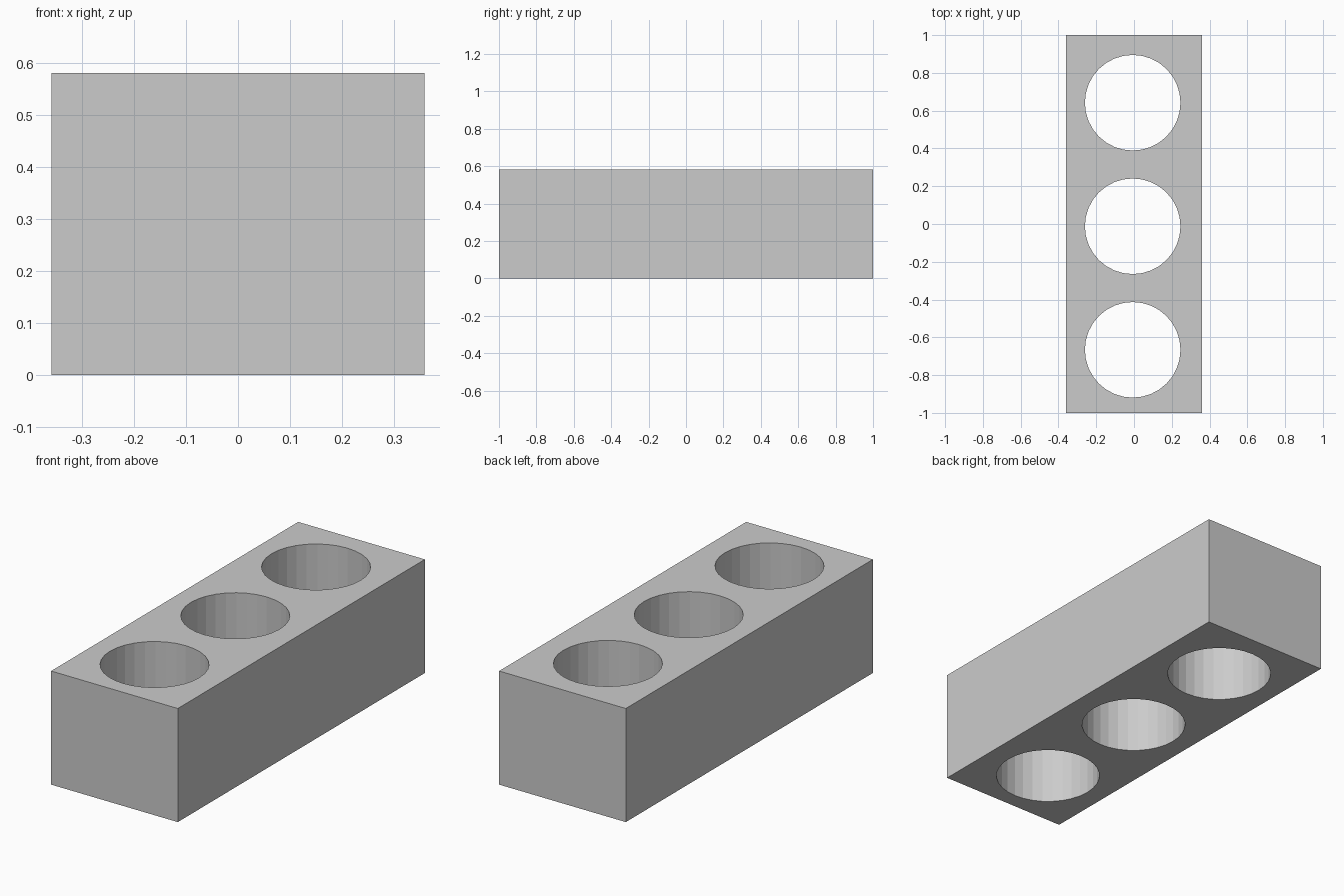
import bpy

if "Cube" in bpy.data.objects:
    bpy.data.objects.remove(bpy.data.objects["Cube"])

W, L, H = 0.718, 2.0, 0.582
HOLE_R, HOLE_X, HOLE_Y, PITCH = 0.253, -0.007, -0.012, 0.654

# Solid rectangular block standing on the ground
bpy.ops.mesh.primitive_cube_add(size=1, location=(0, 0, H / 2))
block = bpy.context.object
block.name = "holder_block"
block.scale = (W, L, H)
bpy.ops.object.transform_apply(location=True, rotation=False, scale=True)


def drill(index):
    """Cut one round through-hole with a faceted wall."""
    y = HOLE_Y + (index - 1) * PITCH
    bpy.ops.mesh.primitive_cylinder_add(
        vertices=32, radius=HOLE_R, depth=H * 2, location=(HOLE_X, y, H / 2))
    cutter = bpy.context.object
    cutter.name = f"hole_cutter_{index + 1}"
    cutter.hide_render = True
    mod = block.modifiers.new(f"hole_{index + 1}", 'BOOLEAN')
    mod.operation = 'DIFFERENCE'
    mod.solver = 'EXACT'
    mod.object = cutter
    bpy.context.view_layer.objects.active = block
    bpy.ops.object.modifier_apply(modifier=mod.name)
    bpy.data.objects.remove(cutter, do_unlink=True)


# Row of three round holes
for i in range(3):
    drill(i)
